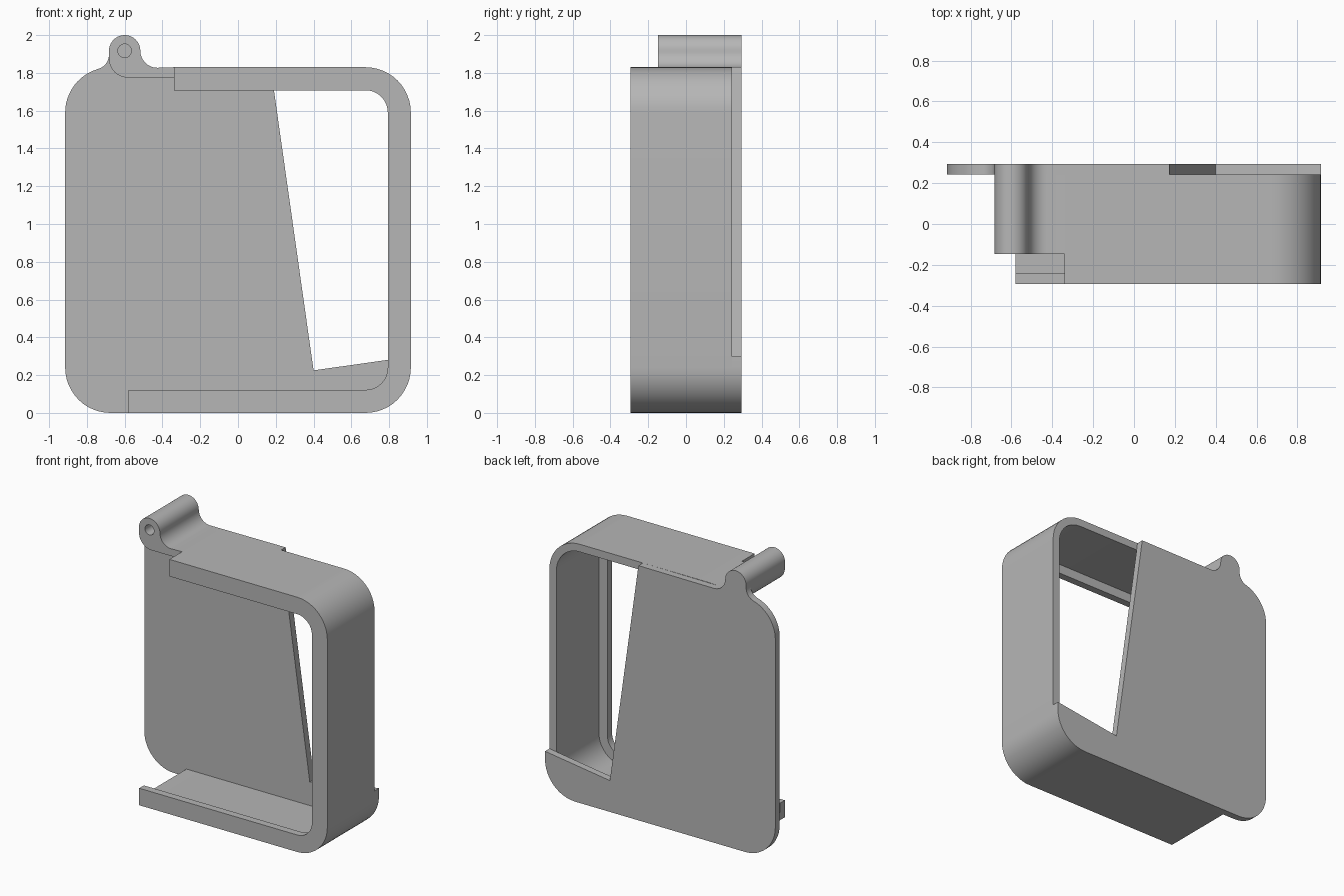
import bpy, bmesh
from math import cos, sin, radians, degrees, atan2, sqrt

cube = bpy.data.objects.get("Cube")
if cube:
    bpy.data.objects.remove(cube, do_unlink=True)

HALF, TOP, R = 0.915, 1.83, 0.24      # plate half width, body height, corner radius
FRONT, BACK = -0.293, 0.293
PLATE_Y, LIP_Y, BARREL_Y = 0.243, -0.24, -0.148
WALL, LIP = 0.055, 0.122              # wall thickness, lip width
PX, PZ, PR = -0.6, 1.917, 0.083       # hinge barrel centre and radius
TOP_END, BOTTOM_END = -0.34, -0.58    # free ends of the wall

grey = bpy.data.materials.new("plain grey")
grey.use_nodes = True
grey.diffuse_color = (0.47, 0.47, 0.47, 1)
bsdf = next(n for n in grey.node_tree.nodes if n.type == 'BSDF_PRINCIPLED')
bsdf.inputs["Base Color"].default_value = (0.47, 0.47, 0.47, 1)
bsdf.inputs["Roughness"].default_value = 0.6


def arc(cx, cz, r, a, b, n=12):
    angles = [radians(a + (b - a) * i / n) for i in range(n + 1)]
    return [(cx + r * cos(t), cz + r * sin(t)) for t in angles]


def prism(name, profile, y0, y1):
    """Extrude an x-z profile along y."""
    bm = bmesh.new()
    face = bm.faces.new([bm.verts.new((x, y0, z)) for x, z in profile])
    ext = bmesh.ops.extrude_face_region(bm, geom=[face], use_keep_orig=True)
    for v in ext["geom"]:
        if isinstance(v, bmesh.types.BMVert):
            v.co.y = y1
    bmesh.ops.recalc_face_normals(bm, faces=bm.faces)
    mesh = bpy.data.meshes.new(name)
    bm.to_mesh(mesh)
    bm.free()
    mesh.materials.append(grey)
    obj = bpy.data.objects.new(name, mesh)
    bpy.context.collection.objects.link(obj)
    return obj


def smooth(obj):
    bpy.ops.object.select_all(action='DESELECT')
    obj.select_set(True)
    bpy.context.view_layer.objects.active = obj
    bpy.ops.object.shade_smooth_by_angle(angle=radians(30))


def c_section(t):
    """C-shaped band of thickness t, open on the -x side."""
    cx, r = HALF - R, R - t
    outer = arc(cx, TOP - R, R, 90, 0) + arc(cx, R, R, 0, -90)
    inner = arc(cx, R, r, -90, 0) + arc(cx, TOP - R, r, 0, 90)
    return ([(TOP_END, TOP)] + outer + [(BOTTOM_END, 0), (BOTTOM_END, t)]
            + inner + [(TOP_END, TOP - t)])


# Side wall and the wider lip along its front edge
smooth(prism("side_wall", c_section(WALL), LIP_Y, PLATE_Y))
smooth(prism("front_lip", c_section(LIP), FRONT, LIP_Y))

# Shared outline of the hinge: right fillet, then over the barrel
fr = 0.09
hinge_top = arc(PX + PR + fr, PZ, fr, 270, 180)[:-1] + arc(PX, PZ, PR, 0, 180, 20)

# Hinge barrel with its strip of top wall
br = 0.1
barrel = prism("hinge_barrel",
               [(TOP_END, TOP - WALL), (TOP_END, TOP)] + hinge_top
               + arc(PX - PR + br, TOP - WALL + br, br, 180, 270),
               BARREL_Y, PLATE_Y)
pin = prism("pin_hole_cutter", arc(PX, PZ, 0.036, 0, 345, 23), BARREL_Y - 0.1, PLATE_Y - 0.02)
cut = barrel.modifiers.new("pin hole", 'BOOLEAN')
cut.operation, cut.solver, cut.object = 'DIFFERENCE', 'EXACT', pin
bpy.context.view_layer.objects.active = barrel
bpy.ops.object.modifier_apply(modifier=cut.name)
bpy.data.objects.remove(pin, do_unlink=True)
smooth(barrel)

# Back plate: slanted cut-out on the right, fillet from barrel into the left corner
lx, lz, lr = -HALF + R, TOP - R, 0.08
fx = PX - PR - lr
fz = lz + sqrt((R + lr) ** 2 - (fx - lx) ** 2)
touch = degrees(atan2(fz - lz, fx - lx))
plate = ([(0.173, TOP)] + hinge_top
         + arc(fx, fz, lr, 0, touch - 180)[:-1]
         + arc(lx, lz, R, touch, 180)
         + arc(lx, R, R, 180, 270)
         + arc(HALF - R, R, R, 270, 360)
         + [(HALF, 0.298), (0.4, 0.225)])
smooth(prism("back_plate", plate, PLATE_Y, BACK))
